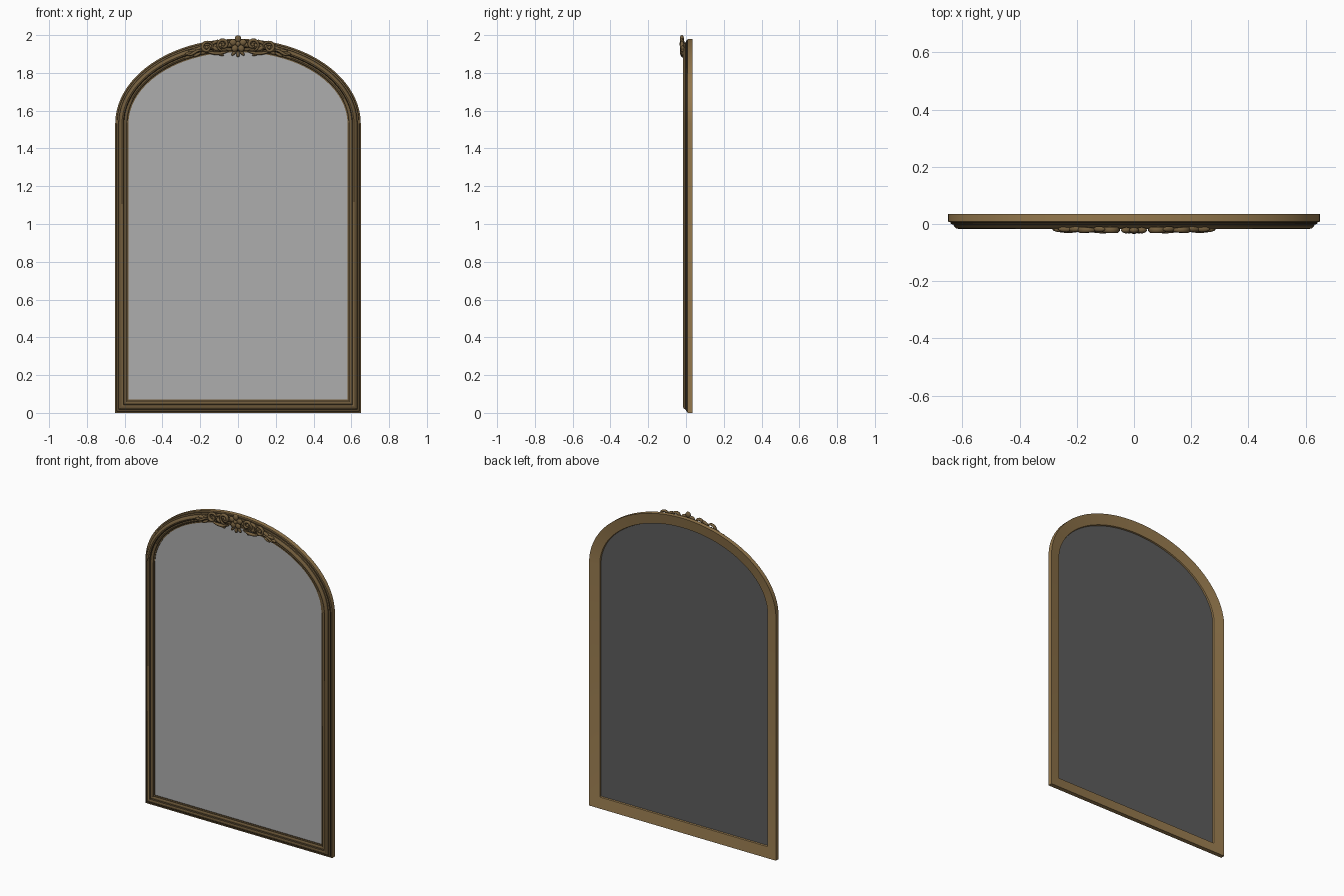
import bpy, bmesh, math
from mathutils import Matrix, Vector

cube = bpy.data.objects.get("Cube")
if cube:
    bpy.data.objects.remove(cube, do_unlink=True)


def material(name, rgb):
    m = bpy.data.materials.new(name)
    m.use_nodes = True
    m.diffuse_color = (*rgb, 1)
    m.node_tree.nodes["Principled BSDF"].inputs["Base Color"].default_value = (*rgb, 1)
    return m


TAN = material("tan wood", (0.30, 0.19, 0.075))
BROWN = material("aged bronze", (0.17, 0.11, 0.046))
DARK = material("dark groove", (0.06, 0.04, 0.018))
GLASS = material("mirror grey", (0.42, 0.42, 0.42))
BACKING = material("backing grey", (0.11, 0.11, 0.11))

HALF_W, SPRING, RISE = 0.65, 1.53, 0.45


def outline(d, steps=64):
    """Arched outline, moved inward by d, as (x, z) pairs."""
    w, h = HALF_W - d, RISE - d
    pts = [(-w, d), (w, d)]
    for i in range(steps + 1):
        t = math.pi * i / steps
        pts.append((w * math.cos(t), SPRING + h * math.sin(t)))
    return pts


def finish(bm, name, mats, angle=35):
    bmesh.ops.recalc_face_normals(bm, faces=bm.faces[:])
    mesh = bpy.data.meshes.new(name)
    bm.to_mesh(mesh)
    bm.free()
    for m in mats:
        mesh.materials.append(m)
    ob = bpy.data.objects.new(name, mesh)
    bpy.context.collection.objects.link(ob)
    bpy.ops.object.select_all(action='DESELECT')
    ob.select_set(True)
    bpy.context.view_layer.objects.active = ob
    bpy.ops.object.shade_smooth_by_angle(angle=math.radians(angle))
    return ob


# Moulded frame: (inset, y, material of the band that follows)
PROFILE = [
    (0.000, 0.035, 0), (0.000, 0.008, 1), (0.008, 0.006, 2), (0.010, 0.000, 1),
    (0.018, -0.002, 2), (0.021, -0.009, 1), (0.028, -0.015, 1), (0.036, -0.017, 1),
    (0.043, -0.014, 2), (0.047, -0.007, 1), (0.054, -0.008, 1), (0.060, -0.005, 2),
    (0.063, -0.001, 1), (0.070, 0.000, 2), (0.070, 0.010, 0), (0.066, 0.023, 0),
]
bm = bmesh.new()
rings = [[bm.verts.new((x, y, z)) for x, z in outline(d)] for d, y, _ in PROFILE]
for j, (_, _, mat) in enumerate(PROFILE):
    a, b = rings[j], rings[(j + 1) % len(rings)]
    for i in range(len(a)):
        k = (i + 1) % len(a)
        bm.faces.new((a[i], a[k], b[k], b[i])).material_index = mat
finish(bm, "frame", [TAN, BROWN, DARK])

# Mirror plate: light front, dark back
bm = bmesh.new()
front = [bm.verts.new((x, 0.004, z)) for x, z in outline(0.068)]
back = [bm.verts.new((x, 0.014, z)) for x, z in outline(0.068)]
bm.faces.new(front).material_index = 0
bm.faces.new(back).material_index = 1
for i in range(len(front)):
    k = (i + 1) % len(front)
    bm.faces.new((front[i], front[k], back[k], back[i])).material_index = 1
finish(bm, "mirror_plate", [GLASS, BACKING])


def blob(bm, x, y, z, length, width, depth, angle=0):
    """Flattened ellipsoid whose long axis is turned by angle in the front plane."""
    m = (Matrix.Translation((x, y, z)) @ Matrix.Rotation(-angle, 4, 'Y')
         @ Matrix.Diagonal((length, depth, width, 1)))
    bmesh.ops.create_uvsphere(bm, u_segments=14, v_segments=8, radius=1, matrix=m)


# Central flower
bm = bmesh.new()
for i in range(5):
    a = math.pi / 2 + i * math.tau / 5
    blob(bm, 0.028 * math.cos(a), -0.022, 1.953 + 0.028 * math.sin(a), 0.019, 0.017, 0.011, a)
blob(bm, 0, -0.025, 1.953, 0.013, 0.013, 0.010)
for s in (-1, 1):
    blob(bm, s * 0.020, -0.018, 1.908, 0.022, 0.009, 0.009, s * -0.9)
blob(bm, 0, -0.018, 1.898, 0.016, 0.009, 0.009, math.pi / 2)
finish(bm, "crest_flower", [BROWN], 60)


def tube(bm, path, thick, sides=8):
    """Round tube in the front plane, tapering toward both ends."""
    loops = []
    for i, (x, z) in enumerate(path):
        p, q = path[max(i - 1, 0)], path[min(i + 1, len(path) - 1)]
        t = Vector((q[0] - p[0], 0, q[1] - p[1])).normalized()
        n = Vector((-t.z, 0, t.x))
        r = thick * (0.35 + 0.65 * math.sin(math.pi * i / (len(path) - 1)))
        c = Vector((x, -0.021, z))
        loops.append([bm.verts.new(c + n * r * math.cos(k * math.tau / sides)
                                   + Vector((0, 1.3 * r * math.sin(k * math.tau / sides), 0)))
                      for k in range(sides)])
    for a, b in zip(loops, loops[1:]):
        for k in range(sides):
            m = (k + 1) % sides
            bm.faces.new((a[k], a[m], b[m], b[k]))
    bm.faces.new(loops[0])
    bm.faces.new(loops[-1])


def spiral(cx, cz, r0, r1, start, turn, steps=28):
    pts = []
    for i in range(steps + 1):
        f = i / steps
        r, a = r0 + (r1 - r0) * f, start + turn * f
        pts.append((cx + r * math.cos(a), cz + r * math.sin(a)))
    return pts


# Scrolls and leaves on each side of the flower
for s, side in ((1, "left"), (-1, "right")):
    bm = bmesh.new()
    scrolls = [
        (spiral(0.078, 1.950, 0.036, 0.009, -2.2, 8.5), 0.0085),
        (spiral(0.165, 1.935, 0.036, 0.008, 3.9, -8.5), 0.0085),
        ([(0.050 + 0.120 * f, 1.915 - 0.012 * math.sin(math.pi * f))
          for f in [i / 12 for i in range(13)]], 0.009),
        ([(0.180 + 0.100 * f, 1.914 - 0.012 * f + 0.009 * math.sin(math.tau * f))
          for f in [i / 12 for i in range(13)]], 0.008),
    ]
    for path, thick in scrolls:
        tube(bm, [(s * x, z) for x, z in path], thick)
    leaves = [
        (0.122, 1.962, 0.024, 0.009, -0.5), (0.122, 1.930, 0.022, 0.010, 0.6),
        (0.207, 1.930, 0.026, 0.009, -0.5), (0.240, 1.918, 0.026, 0.008, -0.15),
        (0.215, 1.897, 0.024, 0.008, -0.5), (0.262, 1.903, 0.024, 0.007, -0.3),
        (0.095, 1.900, 0.022, 0.008, 0.4), (0.078, 1.950, 0.010, 0.010, 0),
        (0.165, 1.935, 0.010, 0.010, 0),
    ]
    for x, z, length, width, angle in leaves:
        blob(bm, s * x, -0.018, z, length, width, 0.010, s * angle)
    finish(bm, "crest_scroll_" + side, [BROWN], 60)
